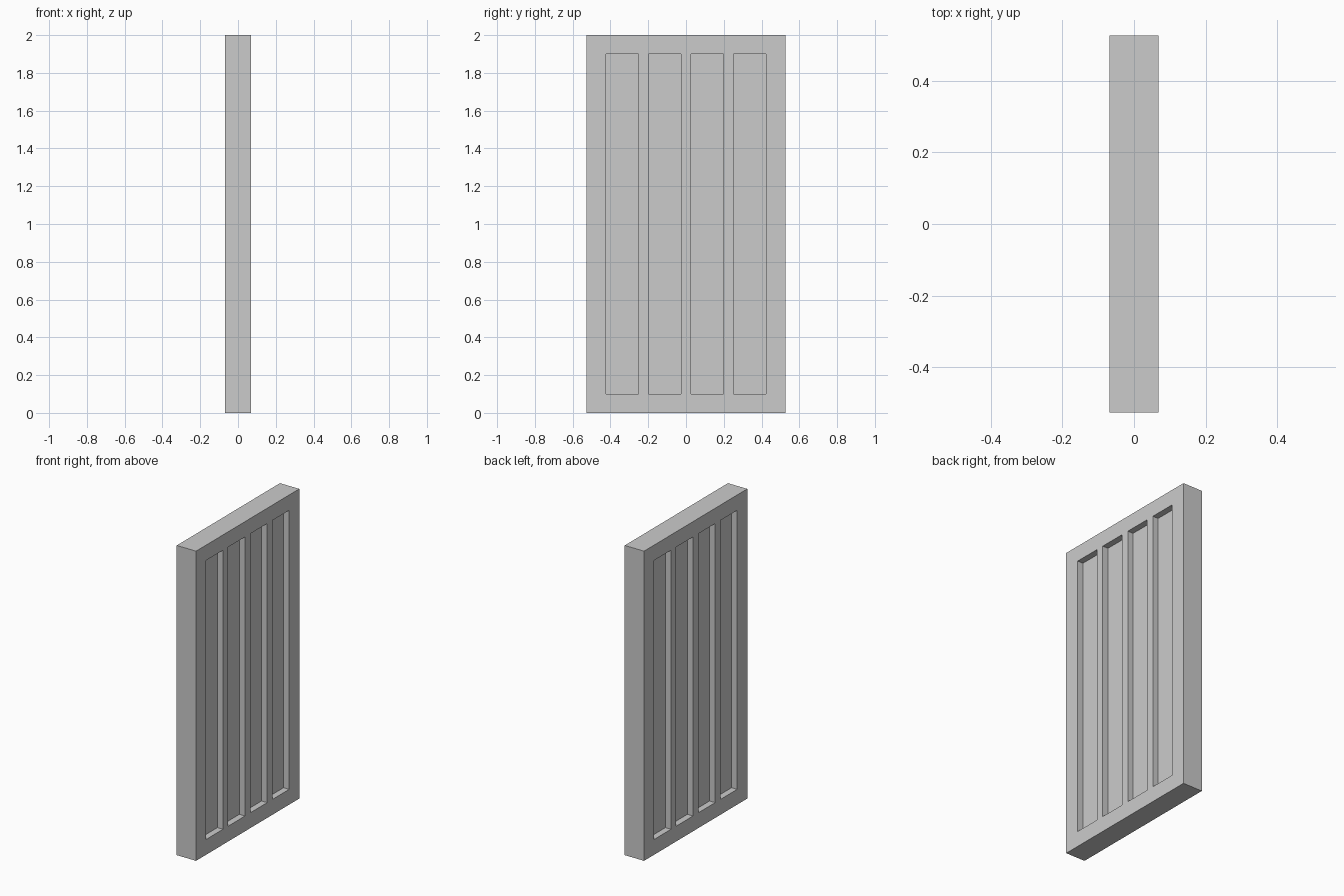
import bpy, bmesh
from mathutils import Matrix, Vector

if "Cube" in bpy.data.objects:
    bpy.data.objects.remove(bpy.data.objects["Cube"])

THICK, WIDTH, HEIGHT = 0.138, 1.053, 2.0
SLOT_W, PITCH, DEPTH = 0.172, 0.225, 0.04
Z0, Z1 = 0.099, 1.901

# Solid slab
bm = bmesh.new()
bmesh.ops.create_cube(bm, size=1, matrix=Matrix.Translation((0, 0, HEIGHT / 2))
                      @ Matrix.Diagonal((THICK, WIDTH, HEIGHT, 1)))


def cut(co, normal):
    bmesh.ops.bisect_plane(bm, geom=bm.verts[:] + bm.edges[:] + bm.faces[:],
                           plane_co=co, plane_no=normal, dist=1e-5)


# Score the stile, mullion and rail lines
centres = [(i - 1.5) * PITCH for i in range(4)]
for c in centres:
    for s in (-1, 1):
        cut(Vector((0, c + s * SLOT_W / 2, 0)), Vector((0, 1, 0)))
for z in (Z0, Z1):
    cut(Vector((0, 0, z)), Vector((0, 0, 1)))
bm.normal_update()

# Sink the four tall panels on both broad sides
slots = []
for f in bm.faces:
    p = f.calc_center_median()
    if (abs(f.normal.x) > 0.9 and Z0 < p.z < Z1
            and any(abs(p.y - c) < 0.01 for c in centres)):
        slots.append(f)
bmesh.ops.inset_individual(bm, faces=slots, thickness=0, depth=-DEPTH)

# Merge the scored lines back into flat faces
bmesh.ops.recalc_face_normals(bm, faces=bm.faces[:])
mesh = bpy.data.meshes.new("panelled_door")
bm.to_mesh(mesh)
bm.free()
door = bpy.data.objects.new("panelled_door", mesh)
bpy.context.collection.objects.link(door)
